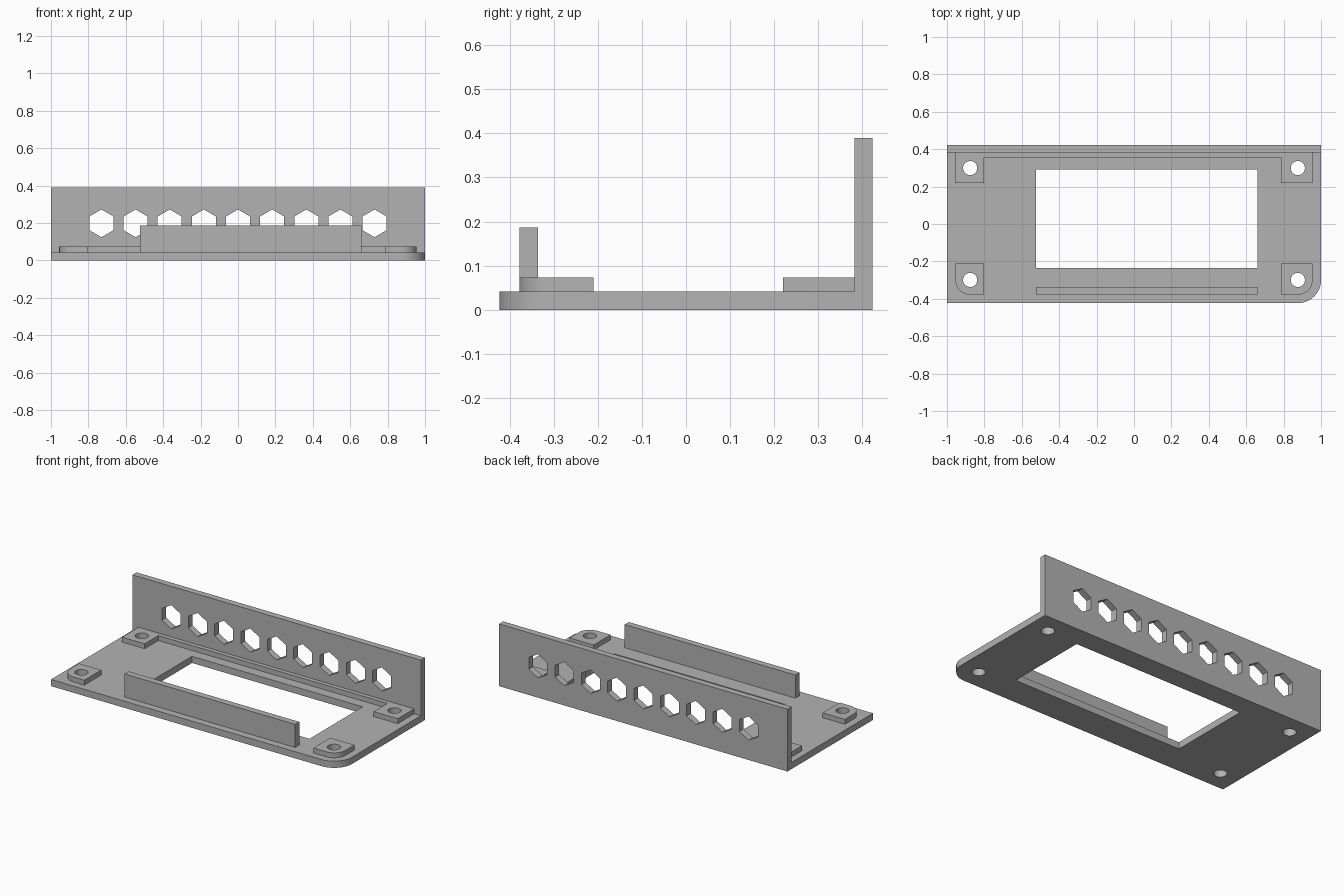
import bpy
import bmesh
from math import cos, sin, pi, radians
from mathutils import Matrix

cube = bpy.data.objects.get("Cube")
if cube:
    bpy.data.objects.remove(cube, do_unlink=True)

grey = bpy.data.materials.new("plain grey")
grey.use_nodes = True
colour = (0.45, 0.45, 0.45, 1)
grey.diffuse_color = colour
grey.node_tree.nodes["Principled BSDF"].inputs["Base Color"].default_value = colour


def arc(cx, cy, r, start, end, steps):
    """Points on an arc, angles in degrees."""
    angles = [radians(start + (end - start) * i / steps) for i in range(steps + 1)]
    return [(cx + r * cos(a), cy + r * sin(a)) for a in angles]


def ring(cx, cy, r, sides, start=0):
    return arc(cx, cy, r, start, start + 360, sides)[:-1]


def rect(x0, x1, y0, y1):
    return [(x0, y0), (x1, y0), (x1, y1), (x0, y1)]


def slab(name, loops, low, high, upright=False):
    """Extrude an outline with holes; upright slabs are drawn in x-z."""
    curve = bpy.data.curves.new(name, 'CURVE')
    curve.dimensions = '2D'
    curve.fill_mode = 'BOTH'
    curve.extrude = (high - low) / 2
    for loop in loops:
        spline = curve.splines.new('POLY')
        spline.points.add(len(loop) - 1)
        for point, (x, y) in zip(spline.points, loop):
            point.co = (x, y, 0, 1)
        spline.use_cyclic_u = True
    helper = bpy.data.objects.new(name + " outline", curve)
    bpy.context.collection.objects.link(helper)
    graph = bpy.context.evaluated_depsgraph_get()
    mesh = bpy.data.meshes.new_from_object(helper.evaluated_get(graph))
    bpy.data.objects.remove(helper, do_unlink=True)
    bpy.data.curves.remove(curve)

    middle = (low + high) / 2
    if upright:
        place = Matrix.Translation((0, middle, 0)) @ Matrix.Rotation(pi / 2, 4, 'X')
    else:
        place = Matrix.Translation((0, 0, middle))
    bm = bmesh.new()
    bm.from_mesh(mesh)
    bm.transform(place)
    bmesh.ops.remove_doubles(bm, verts=bm.verts, dist=0.0001)
    bmesh.ops.recalc_face_normals(bm, faces=bm.faces)
    for face in bm.faces:
        face.smooth = True
        face.material_index = 0
    bm.to_mesh(mesh)
    bm.free()
    mesh.set_sharp_from_angle(angle=radians(30))
    mesh.materials.clear()
    mesh.materials.append(grey)
    mesh.name = name
    obj = bpy.data.objects.new(name, mesh)
    bpy.context.collection.objects.link(obj)
    return obj


# Main dimensions
depth = 0.423
wall_front = 0.382
plate_top = 0.042
pad_top = 0.073
hole_x, hole_y, hole_r = 0.876, 0.299, 0.038
open_left, open_right = -0.523, 0.66


def screw_hole(sx, sy):
    return ring(sx * hole_x, sy * hole_y, hole_r, 32)


# Base plate: one rounded front corner, window and four screw holes
outline = [(-1, wall_front), (-1, -depth)]
outline += arc(0.876, -0.299, 0.124, -90, 0, 16)
outline += [(1, wall_front)]
holes = [screw_hole(sx, sy) for sx in (-1, 1) for sy in (-1, 1)]
slab("base_plate", [outline, rect(open_left, open_right, -0.235, 0.291)] + holes,
     0, plate_top)

# Back wall with a row of hexagonal holes
hexes = [ring(0.1825 * i, 0.198, 0.074, 6, 30) for i in range(-4, 5)]
slab("back_wall", [rect(-1, 1, 0, 0.39)] + hexes, wall_front, depth, upright=True)

# Back pads joined by a narrow ledge along the wall
outer_left, outer_right = -0.958, 0.954
inner_left, inner_right = -0.801, 0.787
ledge = [(outer_left, wall_front), (outer_left, 0.22), (inner_left, 0.22),
         (inner_left, 0.355), (inner_right, 0.355), (inner_right, 0.22),
         (outer_right, 0.22), (outer_right, wall_front)]
slab("back_pads_and_ledge", [ledge, screw_hole(-1, 1), screw_hole(1, 1)],
     plate_top, pad_top)

# Front pads with rounded outer corners
for side, name, inner in ((-1, "right", inner_left), (1, "left", inner_right)):
    corner = [(side * x, y) for x, y in arc(0.876, -0.299, 0.079, -90, 0, 16)]
    pad = [(inner, -0.21), (inner, -0.378)] + corner + [(corner[-1][0], -0.21)]
    slab("front_pad_" + name, [pad, screw_hole(side, -1)], plate_top, pad_top)

# Upright rail in front of the window
slab("front_rail", [rect(open_left, open_right, plate_top, 0.187)],
     -0.377, -0.336, upright=True)
